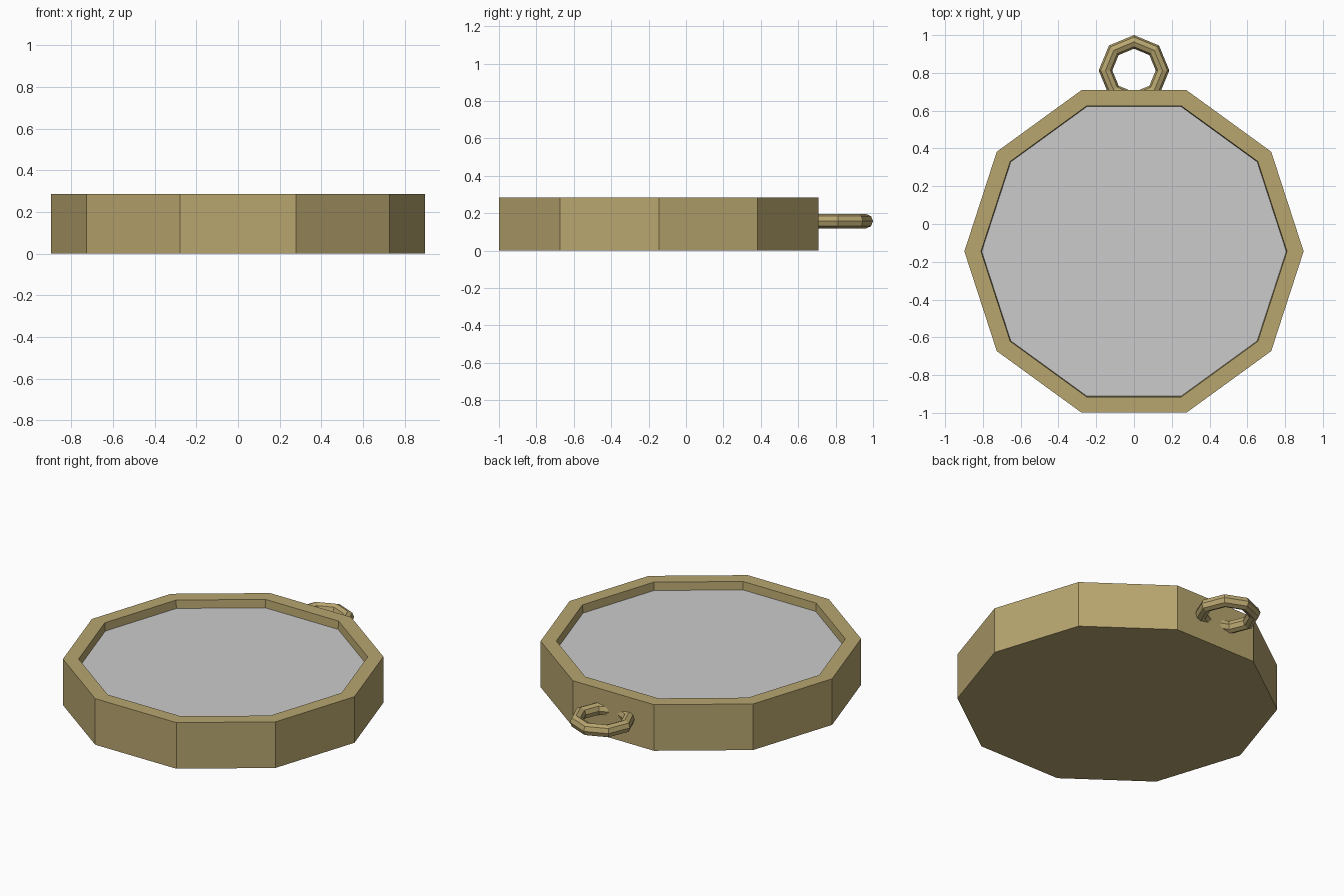
import bpy, bmesh, math

if "Cube" in bpy.data.objects:
    bpy.data.objects.remove(bpy.data.objects["Cube"])

def material(name, rgb):
    m = bpy.data.materials.new(name)
    m.diffuse_color = (*rgb, 1)
    m.use_nodes = True
    m.node_tree.nodes["Principled BSDF"].inputs["Base Color"].default_value = m.diffuse_color
    return m

brass = material("brass", (0.48, 0.38, 0.16))
glass = material("pale grey", (0.60, 0.60, 0.60))
CY = -0.145  # centre of the case in y

def make(name, bm, mat):
    bmesh.ops.recalc_face_normals(bm, faces=bm.faces)
    me = bpy.data.meshes.new(name)
    bm.to_mesh(me)
    bm.free()
    me.materials.append(mat)
    ob = bpy.data.objects.new(name, me)
    bpy.context.collection.objects.link(ob)
    return ob

def decagon(bm, r, z):
    return [bm.verts.new((r * math.cos(k * math.pi / 5), CY + r * math.sin(k * math.pi / 5), z))
            for k in range(10)]

def bridge(bm, a, b):
    n = len(a)
    for i in range(n):
        bm.faces.new((a[i], a[(i + 1) % n], b[(i + 1) % n], b[i]))

# ten-sided case: closed bottom, outer wall, rim, recess wall
bm = bmesh.new()
rings = [decagon(bm, r, z) for r, z in ((0.898, 0), (0.898, 0.285), (0.81, 0.285), (0.806, 0.235))]
bm.faces.new(rings[0])
for a, b in zip(rings, rings[1:]):
    bridge(bm, a, b)
bm.faces.new(rings[-1])
case = make("case", bm, brass)
for p in case.data.polygons:  # recessed floor is the pale face
    if p.normal.z > 0.9 and abs(p.center.z - 0.235) < 0.01:
        p.material_index = 1
case.data.materials.append(glass)

# hanging loop: low-poly torus, partly sunk into the case wall
bm = bmesh.new()
loops = []
for i in range(8):
    a = i * math.pi / 4
    ring = []
    for j in range(8):
        t = j * math.pi / 4
        r = 0.151 + 0.036 * math.cos(t)
        ring.append(bm.verts.new((r * math.cos(a), 0.813 + r * math.sin(a), 0.157 + 0.038 * math.sin(t))))
    loops.append(ring)
for i in range(8):
    bridge(bm, loops[i], loops[(i + 1) % 8])
make("hanging_loop", bm, brass)
